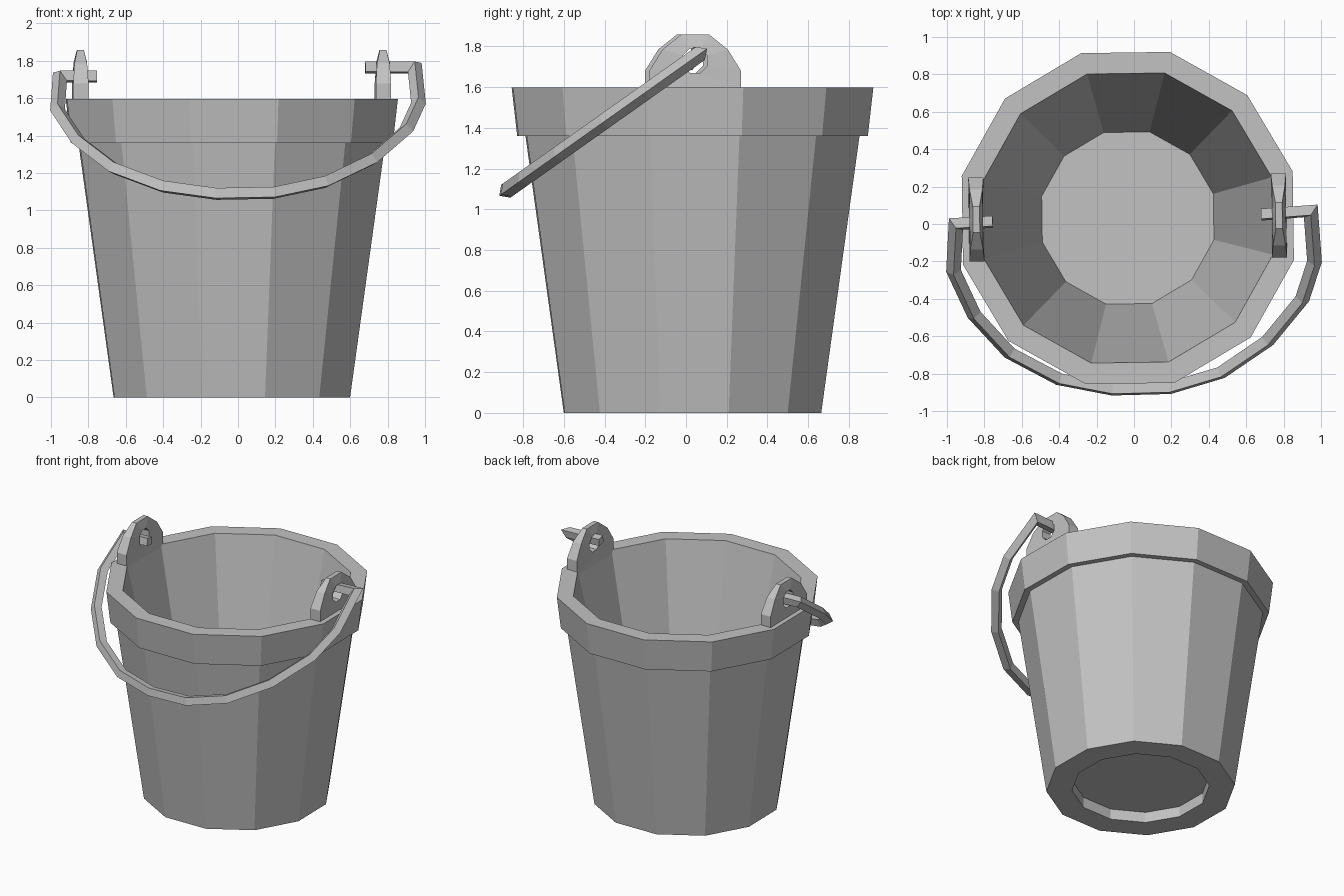
import bpy, bmesh, math
from mathutils import Vector

cube = bpy.data.objects.get("Cube")
if cube:
    bpy.data.objects.remove(cube, do_unlink=True)

metal = bpy.data.materials.new("grey_metal")
metal.use_nodes = True
GREY = (0.54, 0.54, 0.54, 1)
metal.diffuse_color = GREY
metal.node_tree.nodes["Principled BSDF"].inputs["Base Color"].default_value = GREY

CENTRE = Vector((-0.033, 0.032, 0))
TURN = math.radians(0.8)


def finish(name, bm):
    bmesh.ops.recalc_face_normals(bm, faces=bm.faces)
    mesh = bpy.data.meshes.new(name)
    bm.to_mesh(mesh)
    bm.free()
    mesh.materials.append(metal)
    obj = bpy.data.objects.new(name, mesh)
    bpy.context.collection.objects.link(obj)
    return obj


def skin(bm, loops, closed=False):
    """Join consecutive loops of equal length with quads."""
    rings = [[bm.verts.new(p) for p in loop] for loop in loops]
    pairs = list(zip(rings, rings[1:]))
    if closed:
        pairs.append((rings[-1], rings[0]))
    for a, b in pairs:
        for i in range(len(a)):
            j = (i + 1) % len(a)
            bm.faces.new((a[i], a[j], b[j], b[i]))
    return rings


# Twelve-sided bucket: foot recess, outer wall, rim band, inner wall, floor
SIDES = 12
profile = [(0.475, 0.08), (0.475, 0), (0.652, 0), (0.846, 1.36),
           (0.888, 1.36), (0.916, 1.597), (0.80, 1.597), (0.475, 0.1)]


def ring(r, z):
    angles = [TURN + math.tau * (i + 0.5) / SIDES for i in range(SIDES)]
    return [CENTRE + Vector((r * math.cos(a), r * math.sin(a), z)) for a in angles]


bm = bmesh.new()
rings = skin(bm, [ring(r, z) for r, z in profile])
bm.faces.new(rings[0])
bm.faces.new(rings[-1])
finish("bucket", bm)

# Pierced lugs that taper towards the top
half = [(-0.225, 1.57, 0.041), (-0.225, 1.68, 0.041),
        (-0.16, 1.785, 0.034), (-0.07, 1.857, 0.018)]
outline = half + [(-y, z, t) for y, z, t in reversed(half)]


def lug(name, x, y):
    base = Vector((x, y, 0))
    n = len(outline)
    hole = []
    for i in range(n):
        a = math.radians(247.5 - 360 * i / n)
        hole.append((0.065 * math.cos(a), 1.73 + 0.065 * math.sin(a), 0.036))

    def loop(points, side):
        return [base + Vector((side * t - py * math.sin(TURN), py, z))
                for py, z, t in points]

    bm = bmesh.new()
    skin(bm, [loop(outline, -1), loop(outline, 1), loop(hole, 1), loop(hole, -1)],
         closed=True)
    finish(name, bm)


lug("right_lug", -0.843, 0.024)
lug("left_lug", 0.775, 0.045)

# Swinging handle: diamond section swept along a path in a tilted plane
SLOPE = 0.708
normal = Vector((0, -SLOPE, 1)).normalized()
path_xy = [(-0.755, 0.012), (-0.952, 0.0), (-0.965, -0.25), (-0.855, -0.485),
           (-0.665, -0.69), (-0.4, -0.83), (-0.115, -0.885), (0.19, -0.877),
           (0.465, -0.795), (0.715, -0.625), (0.9, -0.40), (0.965, -0.2),
           (0.945, 0.07), (0.68, 0.05)]
path = [Vector((x, y, 1.085 + SLOPE * (y + 0.89))) for x, y in path_xy]
# Keep the pins level with the corners they grow from
for end, corner in ((0, 1), (-1, -2)):
    path[end].z = path[corner].z

R = 0.039
loops = []
for i, p in enumerate(path):
    before = (p - path[max(i - 1, 0)]).normalized()
    after = (path[min(i + 1, len(path) - 1)] - p).normalized()
    tangent = (before + after).normalized()
    side = tangent.cross(normal).normalized()
    # Widen at corners so the bar keeps its thickness
    stretch = 1 / max(tangent.dot(after if after.length else before), 0.6)
    loops.append([p + normal * R, p + side * R * stretch,
                  p - normal * R, p - side * R * stretch])

bm = bmesh.new()
rings = skin(bm, loops)
bm.faces.new(rings[0])
bm.faces.new(rings[-1])
finish("handle", bm)
